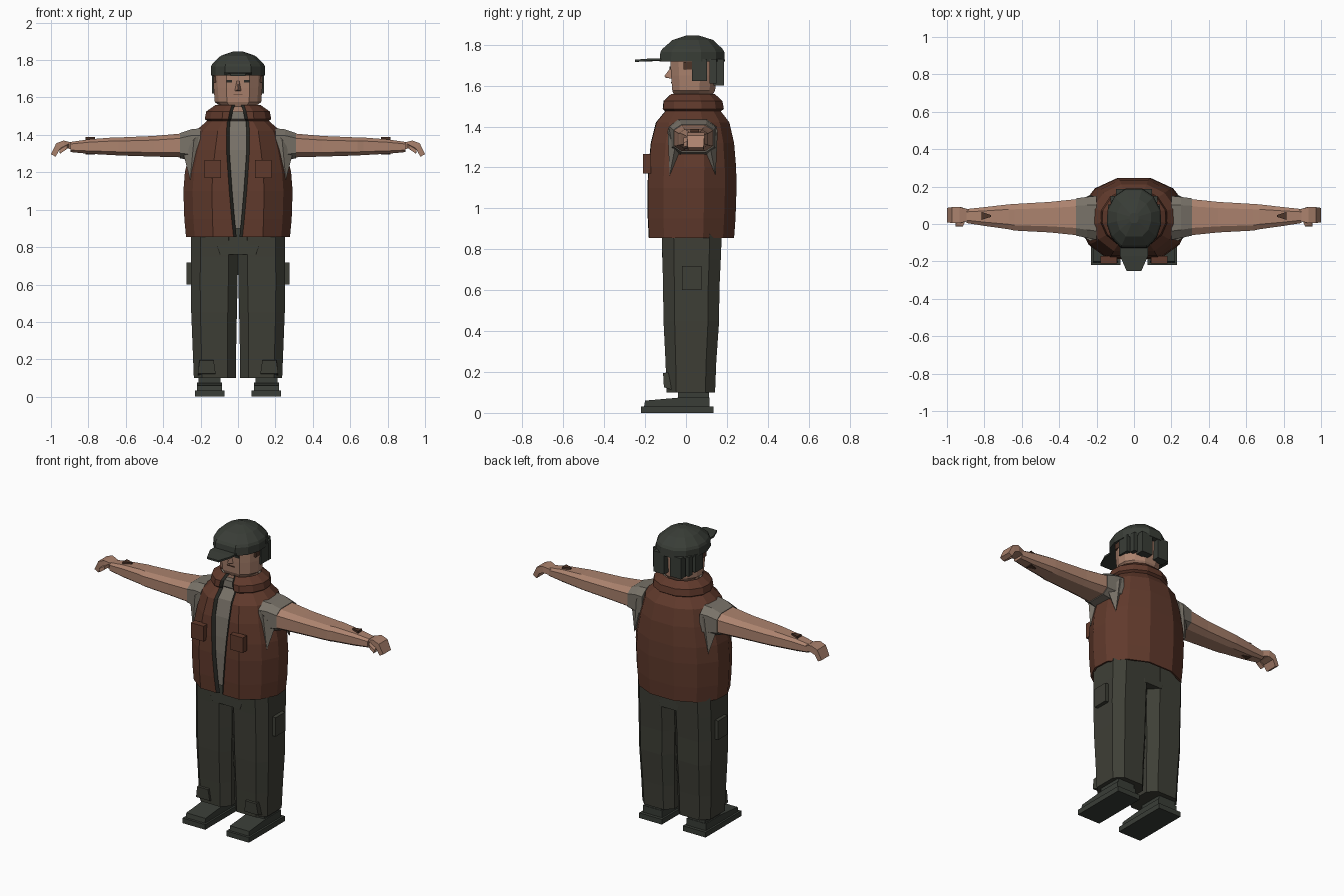
import bpy, bmesh, math
from mathutils import Vector


def material(name, r, g, b):
    m = bpy.data.materials.new(name)
    m.diffuse_color = (r, g, b, 1)
    return m


BROWN = material("vest brown", 0.118, 0.042, 0.025)
SKIN = material("skin", 0.41, 0.225, 0.155)
SHIRT = material("shirt grey", 0.19, 0.17, 0.14)
PANTS = material("trouser olive", 0.048, 0.049, 0.037)
CAP = material("cap green", 0.041, 0.047, 0.038)
LINING = material("dark lining", 0.022, 0.022, 0.018)
STRAP = material("dark brown", 0.075, 0.035, 0.022)


def finish(name, bm, mat, mirror=False):
    bmesh.ops.recalc_face_normals(bm, faces=bm.faces)
    me = bpy.data.meshes.new(name)
    bm.to_mesh(me)
    bm.free()
    me.materials.append(mat)
    ob = bpy.data.objects.new(name, me)
    bpy.context.collection.objects.link(ob)
    if mirror:
        ob.modifiers.new("Mirror", 'MIRROR').use_mirror_merge = False
    return ob


def loft(name, rings, mat, closed=True, mirror=False):
    """Skin a list of equal-length point rings; closed rings get end caps."""
    bm = bmesh.new()
    rows = [[bm.verts.new(p) for p in ring] for ring in rings]
    n = len(rows[0])
    for a, b in zip(rows, rows[1:]):
        for i in range(n if closed else n - 1):
            j = (i + 1) % n
            bm.faces.new((a[i], a[j], b[j], b[i]))
    if closed:
        bm.faces.new(rows[0])
        bm.faces.new(rows[-1])
    return finish(name, bm, mat, mirror)


def hull(name, pts, mat, mirror=False):
    """Convex solid around a few corner points."""
    bm = bmesh.new()
    for p in pts:
        bm.verts.new(p)
    bmesh.ops.convex_hull(bm, input=bm.verts)
    bmesh.ops.dissolve_limit(bm, angle_limit=0.01, verts=bm.verts, edges=bm.edges)
    return finish(name, bm, mat, mirror)


def box(name, x, y, z, mat, mirror=False):
    return hull(name, [(a, b, c) for a in x for b in y for c in z], mat, mirror)


ANGLES = [28, 55, 80, 105, 135, 163]


def half(z, rx, yf, yb):
    """Right half of a rounded body section with flat front and back."""
    cy, ry = (yf + yb) / 2, (yb - yf) / 2
    pts = []
    for d in ANGLES:
        c = math.cos(math.radians(d))
        c /= 0.883 if c > 0 else 0.956
        pts.append(Vector((rx * math.sin(math.radians(d)) / 0.985, cy - ry * c, z)))
    return pts


def flip(pts):
    return [Vector((-p.x, p.y, p.z)) for p in reversed(pts)]


def section(z, rx, yf, yb):
    h = half(z, rx, yf, yb)
    return h + flip(h)


def octagon(a0, a1, b0, b1, k=0.25):
    """Chamfered rectangle in two axes."""
    da, db = (a1 - a0) * k, (b1 - b0) * k
    return [(a0 + da, b0), (a1 - da, b0), (a1, b0 + db), (a1, b1 - db),
            (a1 - da, b1), (a0 + da, b1), (a0, b1 - db), (a0, b0 + db)]


# Vest with stand-up collar: z, half width, front y, back y, half opening
VEST = [(0.855, 0.278, -0.18, 0.235, 0.022), (0.95, 0.287, -0.185, 0.242, 0.032),
        (1.1, 0.292, -0.187, 0.247, 0.045), (1.2, 0.284, -0.182, 0.245, 0.052),
        (1.32, 0.256, -0.17, 0.235, 0.06), (1.42, 0.228, -0.145, 0.212, 0.06),
        (1.475, 0.165, -0.10, 0.17, 0.055), (1.485, 0.178, -0.112, 0.185, 0.05),
        (1.525, 0.17, -0.108, 0.178, 0.042), (1.56, 0.12, -0.07, 0.14, 0.03)]
rings = []
for z, rx, yf, yb, gap in VEST:
    h = [Vector((gap, yf, z))] + half(z, rx, yf, yb)
    rings.append(h + flip(h))
vest = loft("vest", rings, BROWN, closed=False)
sol = vest.modifiers.new("Thickness", 'SOLIDIFY')
sol.thickness, sol.offset = 0.012, -1

# Dark edging along the vest opening
loft("vest_edging", [[(g + 0.002, yf - 0.002, z), (g - 0.014, yf + 0.012, z), (g, yf + 0.03, z)]
                     for z, rx, yf, yb, g in VEST], LINING, closed=False, mirror=True)
box("chest_pocket", (0.092, 0.18), (-0.21, -0.17), (1.17, 1.265), BROWN, True)

# Shirt body under the vest
loft("shirt", [section(0.9 if i == 0 else z, rx * 0.9, yf + 0.025, yb - 0.03)
               for i, (z, rx, yf, yb, g) in enumerate(VEST[1:9])], SHIRT)

# Sleeves and the cloth points hanging from the armholes
SLEEVE = [(0.2, -0.085, 0.15, 1.25, 1.435), (0.25, -0.075, 0.145, 1.262, 1.43),
          (0.31, -0.062, 0.137, 1.275, 1.41)]
loft("sleeve", [[(x, a, b) for a, b in octagon(y0, y1, z0, z1, 0.2)]
                for x, y0, y1, z0, z1 in SLEEVE], SHIRT, mirror=True)
for name, y, d in (("front", -0.08, 1), ("back", 0.145, -1)):
    hull("armhole_point_" + name,
         [(0.2, y, 1.4), (0.235, y - 0.01 * d, 1.38), (0.29, y + 0.025 * d, 1.29),
          (0.26, y + 0.05 * d, 1.28), (0.256, y, 1.16), (0.2, y + 0.05 * d, 1.3)], SHIRT, True)

# Bare arms, bent hands, thumbs and wrist straps
ARM = [(0.305, -0.06, 0.133, 1.28, 1.407), (0.45, -0.045, 0.118, 1.284, 1.394),
       (0.64, -0.035, 0.107, 1.29, 1.386), (0.67, -0.028, 0.105, 1.292, 1.386),
       (0.8, -0.01, 0.09, 1.299, 1.376), (0.895, 0.005, 0.08, 1.308, 1.362)]
loft("arm", [[(x, a, b) for a, b in octagon(y0, y1, z0, z1, 0.2)]
             for x, y0, y1, z0, z1 in ARM], SKIN, mirror=True)
HAND = [(0.885, 1.322, 0.885, 1.358, 0.012), (0.925, 1.33, 0.932, 1.37, 0),
        (0.955, 1.32, 0.972, 1.355, 0), (0.975, 1.283, 1.0, 1.297, 0.004)]
loft("hand", [[(xa, 0.005 + i, za), (xb, 0.005 + i, zb), (xb, 0.09 - i, zb), (xa, 0.09 - i, za)]
              for xa, za, xb, zb, i in HAND], SKIN, mirror=True)
hull("thumb", [(0.9, 0.02, 1.335), (0.9, 0.02, 1.355), (0.915, -0.012, 1.325), (0.915, -0.012, 1.345),
               (0.95, -0.014, 1.3), (0.955, -0.012, 1.32), (0.955, 0.01, 1.305), (0.95, 0.01, 1.33)],
     SKIN, True)
hull("wrist_strap", [(x, y, z) for z in (1.295, 1.388)
                     for x, y in ((0.765, 0.038), (0.765, 0.048), (0.815, 0.022), (0.815, 0.064))],
     STRAP, True)

# Trousers: hips, legs, side pockets and cuff folds
loft("hips", [section(z, rx, -0.117, 0.172) for z, rx in ((0.76, 0.2), (0.82, 0.246), (0.92, 0.25))],
     PANTS)
LEG = [(0.1, 0.012, 0.236, -0.095, 0.142), (0.25, 0.01, 0.242, -0.1, 0.148),
       (0.45, 0.006, 0.25, -0.11, 0.162), (0.6, 0.002, 0.252, -0.112, 0.163),
       (0.75, 0.0, 0.252, -0.115, 0.17), (0.9, 0.0, 0.25, -0.12, 0.176)]
loft("trouser_leg", [[(a, b, z) for a, b in octagon(x0, x1, y0, y1, 0.2)]
                     for z, x0, x1, y0, y1 in LEG], PANTS, mirror=True)
box("side_pocket", (0.235, 0.275), (-0.02, 0.075), (0.6, 0.718), PANTS, True)
hull("cuff_fold", [(x, y, z) for x, y, z in ((0.12, -0.108, 0.125), (0.215, -0.108, 0.125),
                   (0.13, -0.112, 0.195), (0.205, -0.112, 0.195), (0.12, -0.06, 0.11),
                   (0.215, -0.06, 0.11), (0.13, -0.06, 0.2), (0.205, -0.06, 0.2))], PANTS, True)

# Shoes
box("shoe_sole", (0.073, 0.23), (-0.22, 0.135), (0, 0.032), CAP, True)
hull("shoe_upper", [(x, y, z) for x in (0.085, 0.218)
                    for y, z in ((-0.205, 0.03), (-0.2, 0.06), (-0.03, 0.075), (0.115, 0.075), (0.115, 0.03))],
     CAP, True)
box("shoe_ankle", (0.093, 0.21), (-0.04, 0.112), (0.06, 0.15), CAP, True)

# Neck, head and face
loft("neck", [section(z, 0.1, -0.045, 0.12) for z in (1.48, 1.57)], SKIN)
loft("head", [section(*r) for r in ((1.548, 0.088, -0.055, 0.125), (1.575, 0.124, -0.067, 0.142),
                                    (1.65, 0.13, -0.073, 0.15), (1.74, 0.132, -0.078, 0.155))], SKIN)
hull("nose", [(0, -0.106, 1.647), (0, -0.098, 1.637), (0.02, -0.065, 1.635), (-0.02, -0.065, 1.635),
              (0.008, -0.07, 1.695), (-0.008, -0.07, 1.695)], SKIN)
box("eye", (0.032, 0.062), (-0.08, -0.073), (1.68, 1.694), LINING, True)
box("mouth", (-0.025, 0.025), (-0.0745, -0.067), (1.612, 1.617), STRAP)
box("sideburn", (0.11, 0.132), (-0.012, 0.03), (1.68, 1.715), STRAP, True)

# Cap with peak, and the dark hair panels below it
loft("cap", [section(*r) for r in ((1.718, 0.145, -0.13, 0.19), (1.765, 0.145, -0.125, 0.187),
                                   (1.78, 0.138, -0.115, 0.178), (1.823, 0.092, -0.066, 0.133),
                                   (1.846, 0.025, 0.005, 0.06))], CAP)
hull("cap_peak", [(s * x, y, z + t) for s in (1, -1) for t in (0, 0.011)
                  for x, y, z in ((0.075, -0.09, 1.722), (0.075, -0.17, 1.722), (0.04, -0.25, 1.716))], CAP)
box("side_hair", (0.11, 0.138), (0.03, 0.103), (1.622, 1.73), CAP, True)
box("back_hair", (0.02, 0.095), (0.135, 0.187), (1.6, 1.73), CAP, True)
box("corner_hair", (0.1, 0.125), (0.115, 0.15), (1.61, 1.73), CAP, True)
